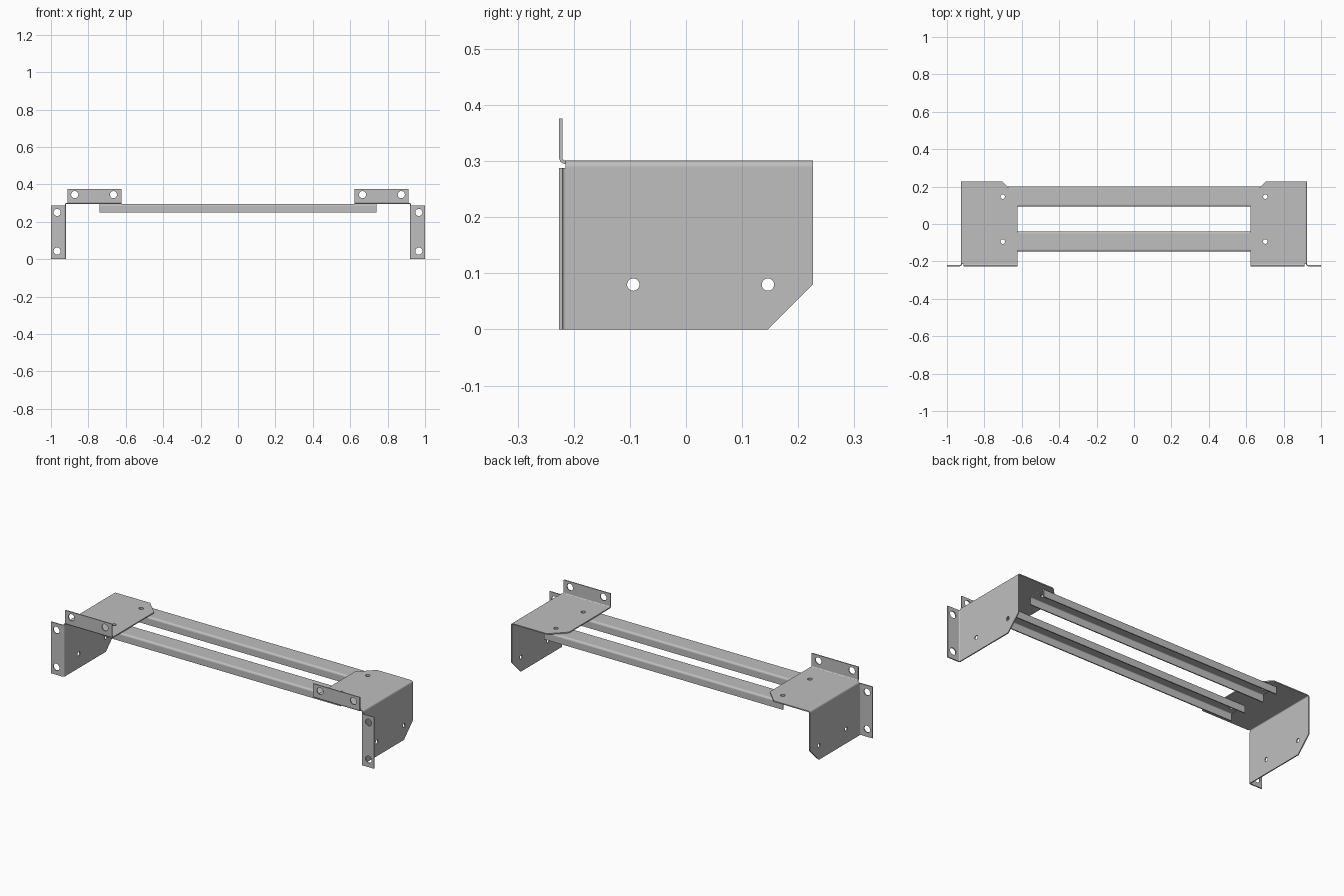
import bpy, bmesh, math

if "Cube" in bpy.data.objects:
    bpy.data.objects.remove(bpy.data.objects["Cube"])

T = 0.006    # sheet thickness
R = 0.011    # outer bend radius

steel = bpy.data.materials.new("grey steel")
steel.diffuse_color = (0.52, 0.52, 0.52, 1)
steel.use_nodes = True
steel.node_tree.nodes["Principled BSDF"].inputs["Base Color"].default_value = steel.diffuse_color

PLANES = {
    "XY": lambda u, v, w: (u, v, w),
    "XZ": lambda u, v, w: (u, w, v),
    "YZ": lambda u, v, w: (w, u, v),
}


def circle(u, v, r, n=24):
    return [(u + r * math.cos(2 * math.pi * i / n),
             v + r * math.sin(2 * math.pi * i / n)) for i in range(n)]


def rect(u0, u1, v0, v1):
    return [(u0, v0), (u1, v0), (u1, v1), (u0, v1)]


def bend(u, v, start, n=6):
    """Quarter ring section of a folded sheet."""
    angles = [math.radians(start + 90 * i / n) for i in range(n + 1)]
    outer = [(u + R * math.cos(a), v + R * math.sin(a)) for a in angles]
    inner = [(u + (R - T) * math.cos(a), v + (R - T) * math.sin(a)) for a in angles]
    return outer + inner[::-1]


def sheet(name, plane, outline, w0, w1, holes=(), mirror=True):
    """Fill an outline with holes and extrude it from w0 to w1."""
    bm = bmesh.new()
    place = PLANES[plane]
    for loop in [outline, *holes]:
        vs = [bm.verts.new(place(u, v, w0)) for u, v in loop]
        for i, a in enumerate(vs):
            bm.edges.new((a, vs[(i + 1) % len(vs)]))
    bmesh.ops.triangle_fill(bm, use_beauty=True, edges=bm.edges[:])
    ext = bmesh.ops.extrude_face_region(bm, geom=bm.faces[:], use_keep_orig=True)
    moved = [g for g in ext["geom"] if isinstance(g, bmesh.types.BMVert)]
    bmesh.ops.translate(bm, verts=moved, vec=place(0, 0, w1 - w0))
    bmesh.ops.recalc_face_normals(bm, faces=bm.faces[:])
    mesh = bpy.data.meshes.new(name)
    bm.to_mesh(mesh)
    bm.free()
    mesh.materials.append(steel)
    ob = bpy.data.objects.new(name, mesh)
    bpy.context.collection.objects.link(ob)
    bpy.ops.object.select_all(action="DESELECT")
    ob.select_set(True)
    bpy.context.view_layer.objects.active = ob
    bpy.ops.object.shade_smooth_by_angle(angle=math.radians(30))
    if mirror:
        ob.modifiers.new("mirror", "MIRROR").use_axis[0] = True
    return ob


FRONT, BACK = -0.226, 0.226
INNER, OUTER, TOP = 0.622, 0.926, 0.301
HOLE_Y = (-0.094, 0.146)
EAR_X = 0.912

# Bracket top plates with a cut back inner corner
sheet("bracket_top_plate", "XY",
      [(INNER, FRONT + R), (OUTER - R, FRONT + R), (OUTER - R, BACK),
       (INNER + 0.08, BACK), (INNER, BACK - 0.08)],
      TOP - T, TOP, [circle(0.702, y, 0.012) for y in HOLE_Y])

# Bracket side plates with a cut back lower corner
sheet("bracket_side_plate", "YZ",
      [(FRONT + R, 0), (BACK - 0.08, 0), (BACK, 0.08),
       (BACK, TOP - R), (FRONT + R, TOP - R)],
      OUTER - T, OUTER, [circle(y, 0.08, 0.011) for y in HOLE_Y])
sheet("bracket_top_bend", "XZ", bend(OUTER - R, TOP - R, 0), FRONT + R, BACK)

# Upright mounting ears on the front of the top plates
sheet("upper_ear", "XZ", rect(INNER, EAR_X, TOP - T + R, 0.376), FRONT, FRONT + T,
      [circle(x, 0.345, 0.019) for x in (0.666, 0.873)])
sheet("upper_ear_bend", "YZ", bend(FRONT + R, TOP - T + R, 180), INNER, EAR_X)

# Outward mounting ears on the front of the side plates
sheet("side_ear", "XZ", rect(OUTER - T + R, 1.0, 0, 0.288), FRONT, FRONT + T,
      [circle(0.967, z, 0.019) for z in (0.043, 0.25)])
sheet("side_ear_bend", "XY", bend(OUTER - T + R, FRONT + R, 180), 0, 0.288)

# Two downward open channel rails joining the brackets
LEN, HALF, RAIL_TOP, RAIL_LOW = 0.74, 0.0535, TOP - T, 0.25
for label, yc in zip(("front", "back"), HOLE_Y):
    sheet(label + "_rail_web", "XY",
          rect(-LEN, LEN, yc - HALF + R, yc + HALF - R), RAIL_TOP - T, RAIL_TOP,
          [circle(x, yc, 0.012) for x in (-0.702, 0.702)], mirror=False)
    for s, start in ((-1, 90), (1, 0)):
        edge = yc + s * HALF
        inside = edge - s * T
        sheet(label + "_rail_flange", "YZ",
              rect(min(edge, inside), max(edge, inside), RAIL_LOW, RAIL_TOP - R),
              -LEN, LEN, mirror=False)
        sheet(label + "_rail_bend", "YZ",
              bend(edge - s * R, RAIL_TOP - R, start), -LEN, LEN, mirror=False)
